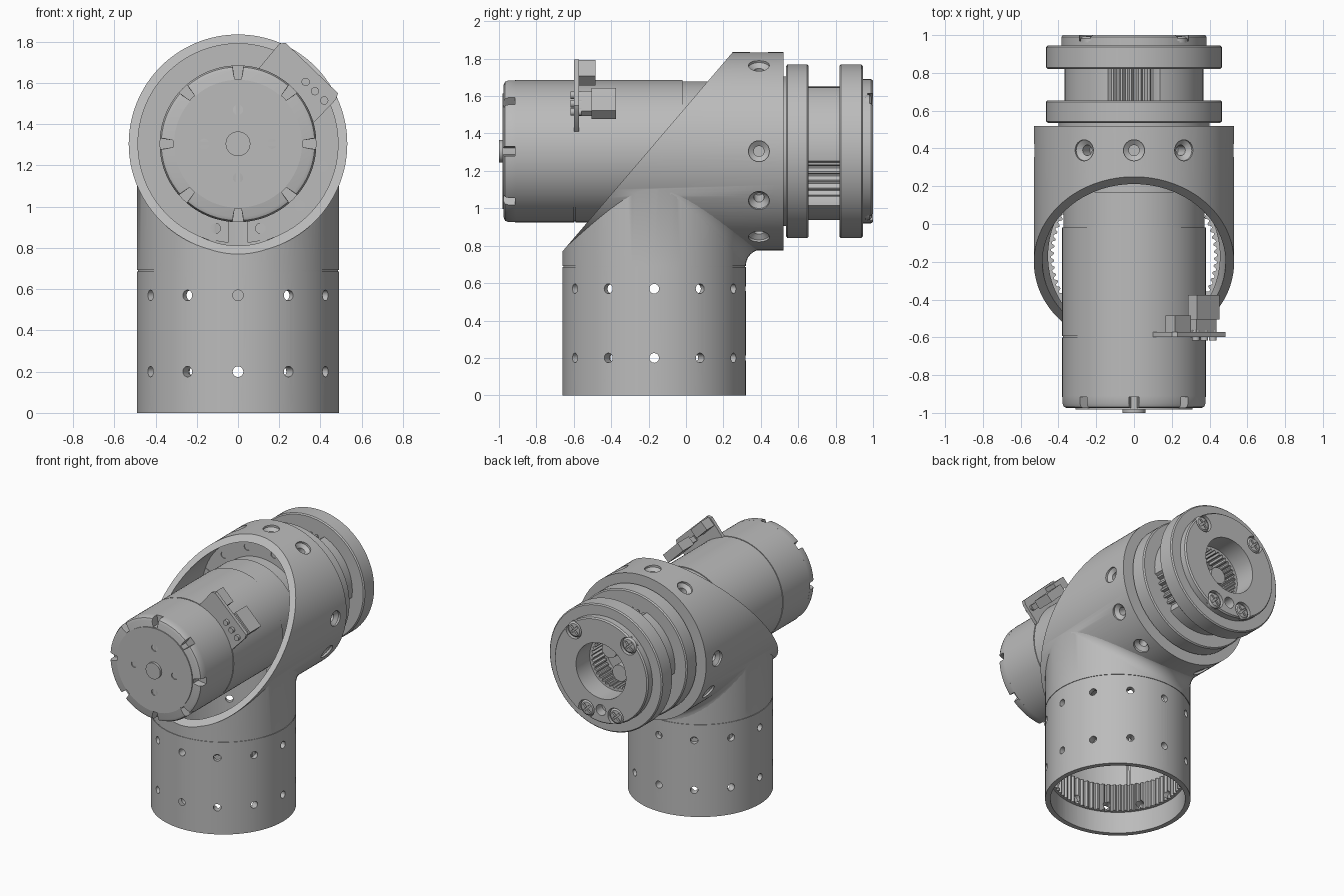
import bpy, bmesh
from math import radians, cos, sin, pi, sqrt, atan2
from mathutils import Matrix

if "Cube" in bpy.data.objects:
    bpy.data.objects.remove(bpy.data.objects["Cube"])

grey = bpy.data.materials.new("grey metal")
grey.use_nodes = True
grey.diffuse_color = (0.5, 0.5, 0.5, 1)
grey.node_tree.nodes["Principled BSDF"].inputs["Base Color"].default_value = (0.5, 0.5, 0.5, 1)

T, R = Matrix.Translation, Matrix.Rotation
AXIS = 1.305                       # height of the horizontal axis
TUBE_Y = -0.17                     # depth of the vertical axis
HORIZ = Matrix(((1, 0, 0, 0), (0, 0, 1, 0), (0, 1, 0, AXIS), (0, 0, 0, 1)))
VERT = T((0, TUBE_Y, 0))
parts = []


def finish(name, bm):
    bmesh.ops.remove_doubles(bm, verts=bm.verts, dist=1e-5)
    bmesh.ops.recalc_face_normals(bm, faces=bm.faces)
    me = bpy.data.meshes.new(name)
    bm.to_mesh(me)
    bm.free()
    me.materials.append(grey)
    ob = bpy.data.objects.new(name, me)
    bpy.context.collection.objects.link(ob)
    parts.append(ob)
    return ob


def add_lathe(bm, pts, m, n):
    """Turn a closed (radius, height) profile; a radius may be a function of the step."""
    rings = []
    for r, h in pts:
        ring = []
        for i in range(n):
            q = r(i) if callable(r) else r
            a = 2 * pi * i / n
            ring.append(bm.verts.new(m @ T((q * cos(a), q * sin(a), h)).translation))
        rings.append(ring)
    for k in range(len(pts)):
        j = (k + 1) % len(pts)
        if pts[k][0] == 0 and pts[j][0] == 0:
            continue
        for i in range(n):
            i2 = (i + 1) % n
            bm.faces.new((rings[k][i], rings[k][i2], rings[j][i2], rings[j][i]))


def lathe(name, pts, m=HORIZ, n=96):
    bm = bmesh.new()
    add_lathe(bm, pts, m, n)
    return finish(name, bm)


def rod(r, a, b):
    return [(0, a), (r, a), (r, b), (0, b)]


def many(name, pts, mats, n=16):
    bm = bmesh.new()
    for m in mats:
        add_lathe(bm, pts, m, n)
    return finish(name, bm)


def boxes(name, size, mats):
    bm = bmesh.new()
    for m in mats:
        bmesh.ops.create_cube(bm, size=1, matrix=m @ Matrix.Diagonal((*size, 1)))
    return finish(name, bm)


def boolean(ob, tool, op="DIFFERENCE", keep=False):
    mod = ob.modifiers.new("cut", "BOOLEAN")
    mod.operation, mod.object, mod.solver = op, tool, "EXACT"
    deps = bpy.context.evaluated_depsgraph_get()
    deps.update()
    me = bpy.data.meshes.new_from_object(ob.evaluated_get(deps))
    ob.modifiers.clear()
    ob.data = me
    if not keep:
        parts.remove(tool)
        bpy.data.objects.remove(tool)


def radial(base, h, deg):
    """Local z points outwards from the base axis."""
    return base @ T((0, 0, h)) @ R(radians(deg), 4, "Z") @ R(pi / 2, 4, "Y")


def along(r, deg):
    """A spot on the horizontal axis' face, local z along the axis."""
    return HORIZ @ R(radians(deg), 4, "Z") @ T((r, 0, 0))


# Elbow housing: crossing cylinders, slanted front opening, hollow inside
housing = lathe("elbow_housing", rod(0.53, -0.8, 0.52), n=128)
boolean(housing, lathe("riser", [(0, 0), (.49, 0), (.49, .686), (.486, .686), (.486, .692),
                                 (.49, .692), (.49, 1.3), (0, 1.3)], VERT, 128), "UNION")
tilt = R(atan2(1.065, 0.91), 4, "X")
boolean(housing, boxes("slant", (4, 4, 4), [T((0, -.66, .77)) @ tilt @ T((0, 0, 2))]))
boolean(housing, lathe("bore", rod(0.485, -1.2, 0.27), n=128))
boolean(housing, lathe("tube_bore", rod(0.455, -0.1, 1.28), VERT, 128))

# Screw holes around the housing
boolean(housing, many("sinks", [(0, .42), (.028, .42), (.028, .495), (.056, .515), (.056, .6), (0, .6)],
                      [radial(HORIZ, 0.39, a) for a in (-60, -30, 0, 60, 90, 120, 180, 210, 240)], 24))

# Ring gear in the tube, with holes through both
ring = lathe("tube_ring_gear", [(lambda i: .425 if i // 2 % 2 else .44, .16), (.458, .16), (.458, .36),
                                (lambda i: .425 if i // 2 % 2 else .44, .36)], VERT, 288)
pegs = many("tube_holes", rod(0.026, 0.38, 0.55),
            [radial(VERT, z, a) for z in (0.2, 0.57) for a in range(0, 360, 30)])
boolean(ring, pegs, keep=True)
boolean(housing, pegs)

# Concave fillet behind the riser
bm = bmesh.new()
rows = []
for k in range(33):
    a = radians(-80 + 5 * k)
    s = 0.085 * cos(a)
    x = 0.49 * sin(a)
    top = AXIS - sqrt(0.53 ** 2 - x * x) + 0.004
    prof = [(-0.01, 0.01), (-0.01, -s)]
    prof += [(s * (1 - cos(t * pi / 12)), -s + s * sin(t * pi / 12)) for t in range(7)]
    prof += [(s, 0.01)]
    rows.append([bm.verts.new(((0.49 + d) * sin(a) if d < 0 else x,
                               TUBE_Y + (0.49 + d) * cos(a) if d < 0 else TUBE_Y + 0.49 * cos(a) + d,
                               top + h)) for d, h in prof])
for p, q in zip(rows, rows[1:]):
    for i in range(len(p)):
        j = (i + 1) % len(p)
        bm.faces.new((p[i], p[j], q[j], q[i]))
bm.faces.new(rows[0])
bm.faces.new(rows[-1])
finish("riser_fillet", bm)

# Mounting flange that holds the motor
flange = lathe("mounting_flange", rod(0.482, 0.265, 0.32))
boolean(flange, many("flange_holes", rod(0.025, 0.2, 0.3), [along(0.425, a) for a in range(15, 360, 30)]))
boolean(flange, boxes("flange_notches", (0.12, 0.09, 0.08),
                      [along(0.43, a) @ T((0, 0, 0.265)) for a in (30, 155, 270)]))

# Motor body with seams, slotted end cap and boss
lathe("motor_body", [(0, -.915), (.38, -.915), (.38, -.6), (.375, -.6), (.375, -.592), (.38, -.592),
                     (.38, -.018), (.374, -.018), (.374, .17), (.36, .17), (.36, .28), (0, .28)])


def slotted(r):
    return lambda i: 0.315 if abs((i + 22) % 45 - 22) <= 3 else r


lathe("motor_end_cap", [(0, -.91), (slotted(.38), -.91), (slotted(.38), -.95), (slotted(.372), -.968),
                        (slotted(.355), -.975), (0, -.975)], n=360)
plate = lathe("motor_end_plate", rod(0.31, -0.982, -0.95))
boolean(plate, many("plate_holes", rod(0.025, -1, -0.96), [along(0.165, a) for a in (0, 90, 180, 270)]))
lathe("motor_boss", rod(0.06, -1, -0.97), n=32)

# Circuit board with connectors and pins
bm = bmesh.new()
board = [(.1, 1.67), (.2, 1.79), (.23, 1.795), (.485, 1.55), (.475, 1.52), (.37, 1.41)]
face = bm.faces.new([bm.verts.new((x, -0.598, z)) for x, z in board])
ext = bmesh.ops.extrude_face_region(bm, geom=[face])["geom"]
bmesh.ops.translate(bm, verts=[v for v in ext if isinstance(v, bmesh.types.BMVert)], vec=(0, 0.025, 0))
finish("circuit_board", bm)
turn = R(pi / 4, 4, "Y")
boxes("large_connector", (0.17, 0.13, 0.065), [T((.37, -.44, 1.56)) @ turn])
boxes("large_connector_base", (0.15, 0.08, 0.04), [T((.37, -.54, 1.56)) @ turn])
boxes("small_connector", (0.12, 0.09, 0.07), [T((.235, -.53, 1.725)) @ turn])
many("board_pins", rod(0.02, -0.618, -0.56),
     [HORIZ @ T((.328 + .045 * k, .3 - .045 * k, 0)) for k in range(3)])

# Output stage: front collar, windowed neck with gear teeth, rear flange
lathe("front_collar", [(0, .5), (.4, .5), (.4, .535), (.455, .535), (.465, .543), (.465, .647),
                       (.457, .655), (0, .655)])


def neck(i):
    off = abs((2 * i - 30) % 120 - 60)
    return 0.367 if off > 20 else (0.35 if i // 2 % 2 else 0.325)


lathe("geared_neck", [(.2, .65), (neck, .65), (neck, .825), (.2, .825)], n=180)
rear = lathe("rear_flange", [(.205, .82), (.457, .82), (.465, .828), (.465, .937), (.457, .945),
                             (.385, .945), (.385, .99), (.377, 1), (.205, 1)])
spots = [(s * x, z) for s in (1, -1) for x, z in ((.225, .245), (.12, -.31))]
mats = [HORIZ @ T((x, z, 0)) for x, z in spots]
boolean(rear, many("recesses", rod(0.064, 0.97, 1.1), mats, 24))
boolean(rear, many("dowel_hole", rod(0.04, 0.93, 1.1), [HORIZ @ T((0, -.29, 0))], 24))

# Cross-head screws
heads = many("rear_screws", [(0, .96), (.058, .96), (.058, .982), (.045, .993), (0, .996)], mats, 24)
for deg in (45, 135):
    boolean(heads, boxes("cross", (0.07, 0.014, 0.04),
                         [m @ T((0, 0, 1)) @ R(radians(deg), 4, "Z") for m in mats]))

# Inner teeth and planet pins seen through the rear bore
teeth = lambda i: 0.175 if i // 2 % 2 else 0.19
lathe("inner_ring_gear", [(teeth, .7), (.21, .7), (.21, .84), (teeth, .84)], n=144)
many("planet_pins", rod(0.06, 0.64, 0.78), [along(0.1, a) for a in (30, 150, 270)], 24)

# Smooth shading with sharp edges kept
bpy.ops.object.select_all(action="DESELECT")
for ob in parts:
    ob.select_set(True)
bpy.context.view_layer.objects.active = housing
bpy.ops.object.shade_smooth_by_angle(angle=radians(30))
